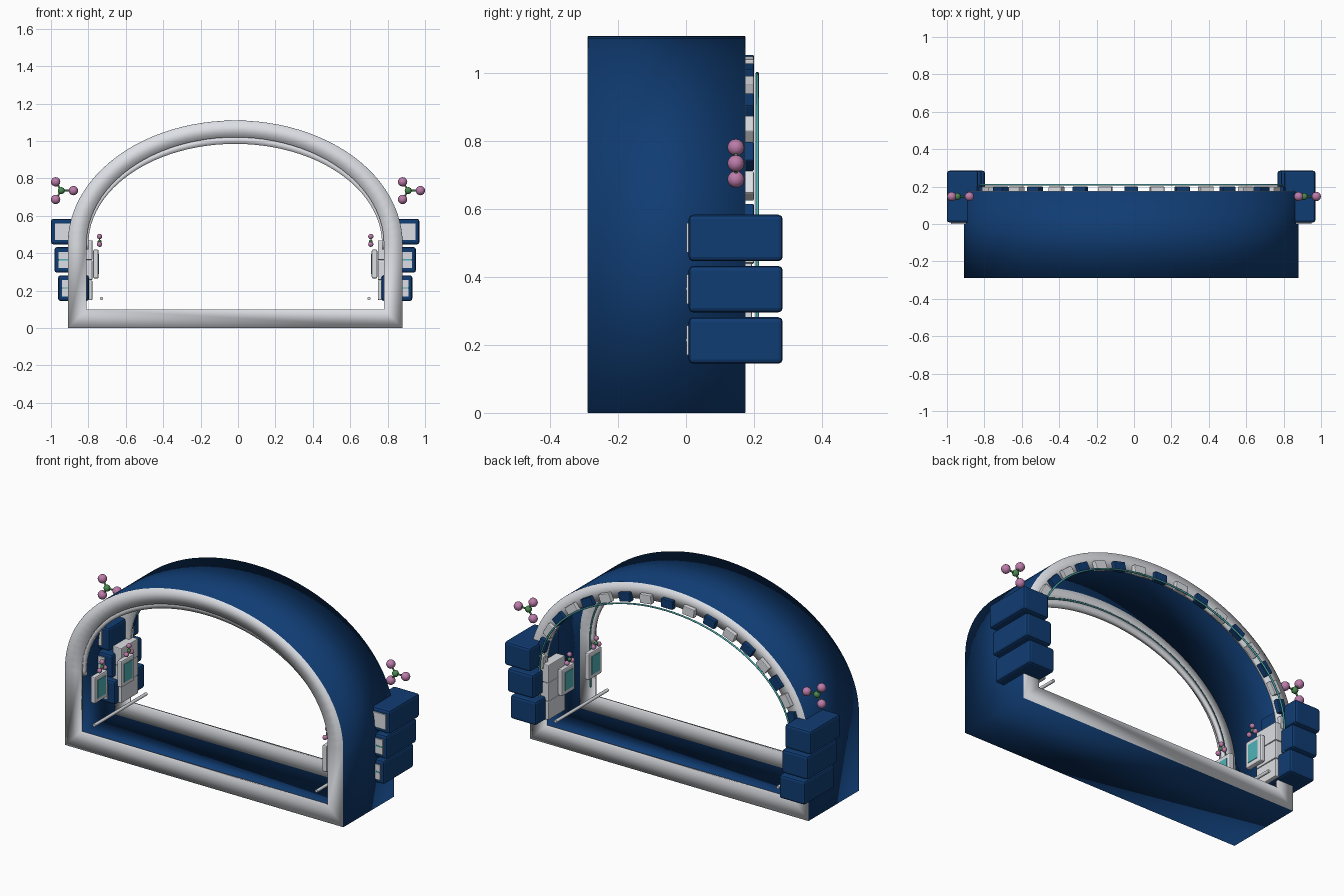
import bpy, bmesh, math
from mathutils import Vector, Matrix

cube = bpy.data.objects.get("Cube")
if cube:
    bpy.data.objects.remove(cube, do_unlink=True)


def material(name, rgb):
    m = bpy.data.materials.new(name)
    m.use_nodes = True
    m.diffuse_color = (*rgb, 1)
    m.node_tree.nodes["Principled BSDF"].inputs["Base Color"].default_value = (*rgb, 1)
    return m


BLUE = material("navy_blue", (0.005, 0.045, 0.17))
WHITE = material("soft_white", (0.72, 0.74, 0.78))
TEAL = material("teal", (0.08, 0.45, 0.48))
PINK = material("pink", (0.5, 0.2, 0.4))
GREEN = material("leaf_green", (0.07, 0.25, 0.08))
CX = -0.015      # tunnel centre line
SPRING = 0.45    # height where the arch begins


def finish(bm, name, mat, smooth=None):
    bmesh.ops.recalc_face_normals(bm, faces=bm.faces)
    me = bpy.data.meshes.new(name)
    bm.to_mesh(me)
    bm.free()
    me.materials.append(mat)
    ob = bpy.data.objects.new(name, me)
    bpy.context.collection.objects.link(ob)
    if smooth:
        for p in me.polygons:
            p.use_smooth = True
    return ob


def arch(rx, rz, base, n=48):
    """Points (x, z) up the left leg, over the arch and down the right leg."""
    pts = [(CX + rx, base)]
    for i in range(n + 1):
        t = math.pi * i / n
        pts.append((CX + rx * math.cos(t), SPRING + rz * math.sin(t)))
    return pts + [(CX - rx, base)]


def band(name, outer, inner, y0, y1, mat, closed=True):
    """Solid frame between two matching profiles."""
    bm = bmesh.new()
    rows = [[bm.verts.new((x, y, z)) for x, z in prof]
            for prof, y in ((outer, y0), (outer, y1), (inner, y1), (inner, y0))]
    n = len(outer)
    for i in range(n if closed else n - 1):
        j = (i + 1) % n
        for k in range(4):
            a, b = rows[k], rows[(k + 1) % 4]
            bm.faces.new((a[i], a[j], b[j], b[i]))
    if not closed:
        for i in (0, n - 1):
            bm.faces.new([r[i] for r in rows])
    return finish(bm, name, mat, smooth=True)


def box(name, lo, hi, mat, bevel=0.0, turn=0.0):
    lo, hi = Vector(lo), Vector(hi)
    bm = bmesh.new()
    bmesh.ops.create_cube(bm, size=1)
    bmesh.ops.scale(bm, vec=hi - lo, verts=bm.verts)
    if bevel:
        bmesh.ops.bevel(bm, geom=bm.edges[:], offset=bevel, segments=2,
                        profile=0.5, affect='EDGES')
    bmesh.ops.rotate(bm, matrix=Matrix.Rotation(turn, 3, 'Y'), verts=bm.verts)
    bmesh.ops.translate(bm, vec=(lo + hi) / 2, verts=bm.verts)
    return finish(bm, name, mat)


def ball(name, at, r, mat):
    bm = bmesh.new()
    bmesh.ops.create_uvsphere(bm, u_segments=12, v_segments=8, radius=r)
    bmesh.ops.translate(bm, vec=at, verts=bm.verts)
    return finish(bm, name, mat, smooth=True)


def tube(name, points, r, mat):
    cu = bpy.data.curves.new(name, 'CURVE')
    cu.dimensions = '3D'
    cu.bevel_depth = r
    cu.bevel_resolution = 2
    cu.use_fill_caps = True
    sp = cu.splines.new('POLY')
    sp.points.add(len(points) - 1)
    for p, co in zip(sp.points, points):
        p.co = (*co, 1)
    cu.materials.append(mat)
    ob = bpy.data.objects.new(name, cu)
    bpy.context.collection.objects.link(ob)


def flower(name, centre, offsets, r):
    c = Vector(centre)
    ball(name + "_heart", c, r * 0.75, GREEN)
    for i, o in enumerate(offsets):
        o = Vector(o)
        ball(f"{name}_petal_{i}", c + o, r, PINK)
        tube(f"{name}_stem_{i}", [c, c + o], r * 0.2, GREEN)


# Hollow tunnel skin and the two end frames
band("tunnel_shell", arch(0.895, 0.66, 0), arch(0.885, 0.65, 0.01), -0.289, 0.174, BLUE)
for name, y0, y1 in (("front_frame", -0.29, -0.27), ("back_frame", 0.156, 0.176)):
    band(name, arch(0.894, 0.659, 0.001), arch(0.795, 0.57, 0.10), y0, y1, WHITE)

# Inner arch trim and light strips
band("front_arch_trim", arch(0.80, 0.575, 0.42), arch(0.785, 0.535, 0.42),
     -0.268, -0.245, WHITE, closed=False)
for name, y in (("back_light_strip", 0.21), ("front_light_strip", -0.255)):
    tube(name, [(x, y, z) for x, z in arch(0.808, 0.55 if y > 0 else 0.585, 0.16)], 0.005, TEAL)

# Alternating blocks around the back arch
COUNT = 19
for i in range(COUNT):
    t = math.radians(2.7 + 174.6 * i / (COUNT - 1))
    x, z = CX + 0.82 * math.cos(t), SPRING + 0.58 * math.sin(t)
    normal = math.atan2(math.sin(t) / 0.58, math.cos(t) / 0.82)
    box(f"arch_block_{i}", (x - 0.025, 0.17, z - 0.037), (x + 0.025, 0.2, z + 0.037),
        BLUE if i % 2 else WHITE, 0.004, -normal)

for side, s in (("left", 1), ("right", -1)):
    def span(a, b):
        return sorted((CX + s * a, CX + s * b))

    # Stacked outer blocks with front panels, and inner pillar blocks
    for i in range(3):
        z = 0.145 + 0.151 * i
        far = 0.947 + 0.018 * i
        x0, x1 = span(far - 0.165, far + 0.001 * i)
        box(f"{side}_side_block_{i}", (x0, 0.008, z), (x1, 0.285, z + 0.137), BLUE, 0.013)
        x0, x1 = span(far - 0.12, far - 0.02)
        box(f"{side}_block_panel_{i}", (x0, 0.001, z + 0.025), (x1, 0.0095, z + 0.112), WHITE)
        if i < 2:
            box(f"{side}_block_light_{i}", (x0, -0.001, z + 0.066), (x1, 0.004, z + 0.073), TEAL)
        x0, x1 = span(0.763, 0.82)
        pz = 0.15 + 0.107 * i
        box(f"{side}_pillar_block_{i}", (x0, 0.04, pz), (x1, 0.195, pz + 0.105), WHITE, 0.005)

    # Wall screens with small flowers above
    for i, y in enumerate((-0.19, 0.055)):
        x0, x1 = span(0.73, 0.76)
        box(f"{side}_screen_{i}", (x0, y - 0.06, 0.265), (x1, y + 0.06, 0.42), WHITE, 0.008)
        x0, x1 = span(0.727, 0.732)
        box(f"{side}_screen_glass_{i}", (x0, y - 0.037, 0.29), (x1, y + 0.037, 0.395), TEAL)
        petals = [(0, 0.028 * math.cos(a), 0.028 * math.sin(a))
                  for a in (math.pi / 2 + k * math.tau / 3 for k in range(3))]
        flower(f"{side}_small_flower_{i}", (CX + s * 0.725, y, 0.462), petals, 0.014)

    # Low hand rail
    x = CX + s * 0.715
    tube(f"{side}_rail", [(x, -0.28, 0.158), (x, 0.2, 0.158)], 0.009, WHITE)

    # Large flower beside the arch
    flower(f"{side}_large_flower", (0.91 if s > 0 else -0.945, 0.147, 0.735),
           [(-0.03, 0, 0.047), (-0.03, 0, -0.047), (0.065, 0, 0)], 0.025)
